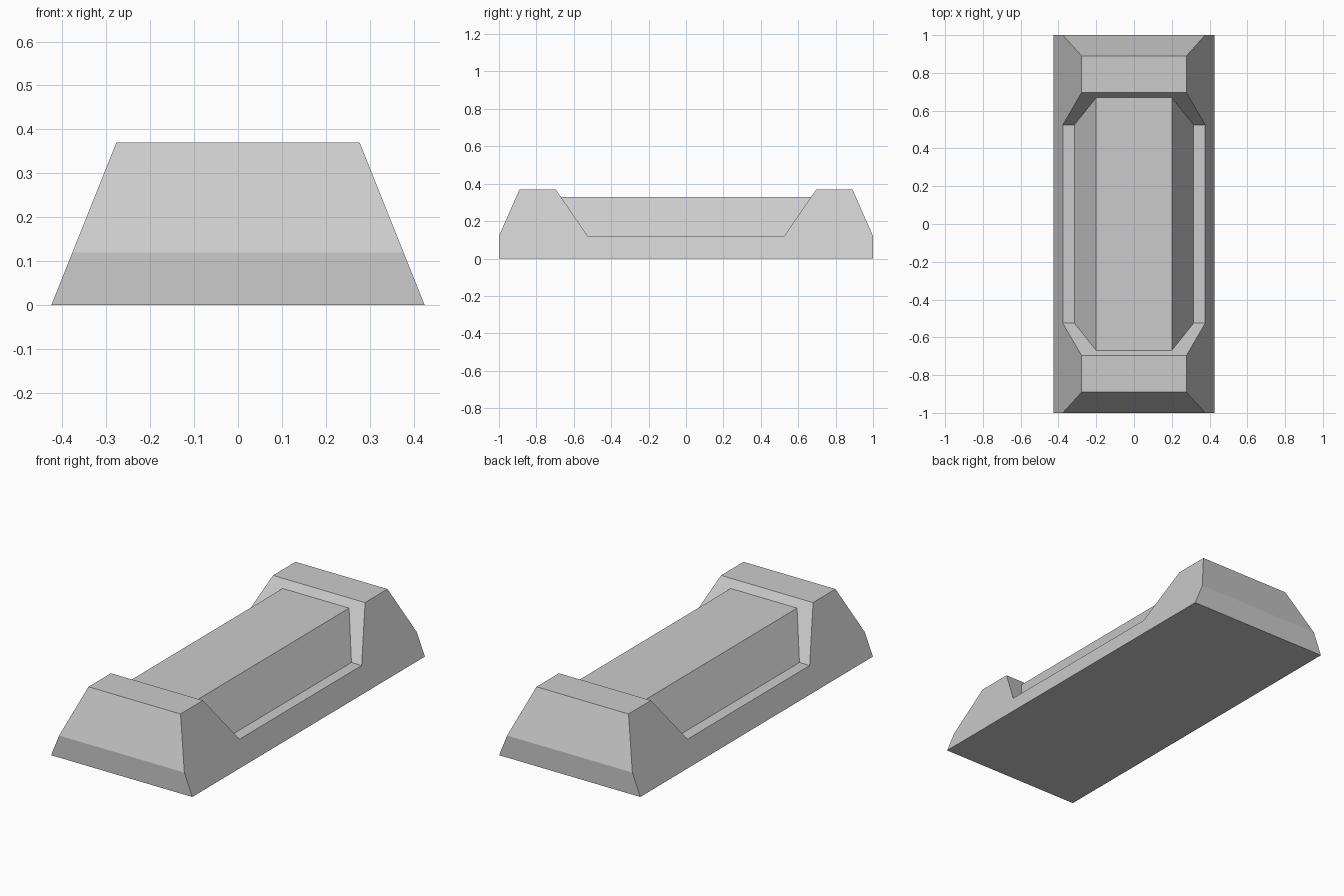
import bpy
import bmesh

cube = bpy.data.objects.get("Cube")
if cube:
    bpy.data.objects.remove(cube, do_unlink=True)

grey = bpy.data.materials.new("plain grey")
grey.use_nodes = True
colour = (0.6, 0.6, 0.6, 1)
grey.diffuse_color = colour
grey.node_tree.nodes["Principled BSDF"].inputs["Base Color"].default_value = colour


def tapered_block(name, half_profile, half_width):
    """Mirror a (y, z) half profile and extrude it across x, narrowing with height."""
    profile = half_profile + [(-y, z) for y, z in reversed(half_profile)]
    bm = bmesh.new()
    right, left = [[bm.verts.new((side * half_width(z), y, z)) for y, z in profile]
                   for side in (-1, 1)]
    bm.faces.new(right)
    bm.faces.new(left[::-1])
    for i in range(len(profile)):
        j = (i + 1) % len(profile)
        bm.faces.new((right[i], left[i], left[j], right[j]))
    bmesh.ops.recalc_face_normals(bm, faces=bm.faces)
    mesh = bpy.data.meshes.new(name)
    bm.to_mesh(mesh)
    bm.free()
    mesh.materials.append(grey)
    obj = bpy.data.objects.new(name, mesh)
    bpy.context.collection.objects.link(obj)
    return obj


# Base with a raised block at each end and a low ledge between them
tapered_block("base",
              [(-1, 0), (-1, 0.12), (-0.89, 0.37), (-0.697, 0.37), (-0.525, 0.12)],
              lambda z: 0.425 - 0.4 * z)

# Raised centre bar, its ends sunk into the end blocks
tapered_block("centre_bar",
              [(-0.72, 0.1), (-0.72, 0.33)],
              lambda z: 0.2 + (0.33 - z) * 0.55)
